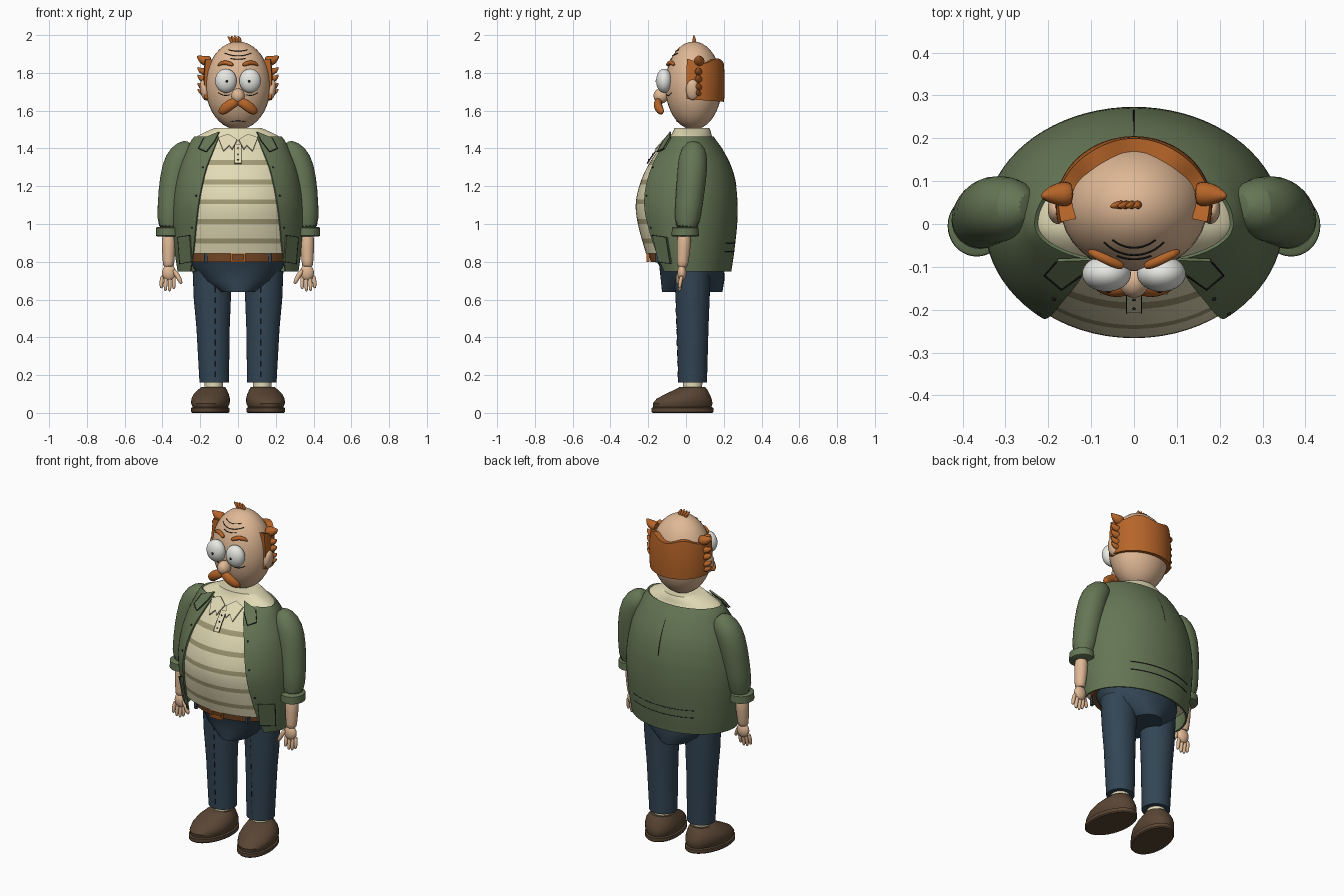
import bpy, bmesh
from math import sin, cos, pi, asin, sqrt, radians
from mathutils import Vector, Matrix

if "Cube" in bpy.data.objects:
    bpy.data.objects.remove(bpy.data.objects["Cube"])


def material(name, *rgb):
    m = bpy.data.materials.new(name)
    m.use_nodes = True
    m.diffuse_color = (*rgb, 1)
    m.node_tree.nodes["Principled BSDF"].inputs["Base Color"].default_value = (*rgb, 1)
    return m


SKIN = material("skin", .74, .48, .30)
HAIR = material("ginger", .47, .13, .022)
GREEN = material("jacket green", .13, .18, .09)
DENIM = material("denim", .033, .06, .09)
CREAM = material("cream", .77, .71, .47)
STRIPE = material("stripe olive", .37, .33, .18)
SHOE = material("shoe brown", .10, .06, .034)
BELT = material("belt brown", .22, .08, .022)
WHITE = material("eye white", .8, .8, .77)
BLACK = material("line black", .012, .013, .012)


def finish(name, bm, mat, mirror=False, thick=0):
    me = bpy.data.meshes.new(name)
    bm.to_mesh(me)
    bm.free()
    me.materials.append(mat)
    me.shade_smooth()
    me.set_sharp_from_angle(angle=radians(40))
    ob = bpy.data.objects.new(name, me)
    bpy.context.collection.objects.link(ob)
    if thick:
        mod = ob.modifiers.new("thickness", "SOLIDIFY")
        mod.thickness, mod.offset = thick, 0
        ob.modifiers.new("crisp rim", "EDGE_SPLIT").split_angle = radians(45)
    if mirror:
        ob.modifiers.new("mirror", "MIRROR").use_mirror_merge = False
    return ob


def skin(name, rings, mat, closed=True, caps=True, **kw):
    """Bridge successive rings of points."""
    bm = bmesh.new()
    rows = [[bm.verts.new(p) for p in r] for r in rings]
    n = len(rows[0])
    for a, b in zip(rows, rows[1:]):
        for i in range(n if closed else n - 1):
            j = (i + 1) % n
            bm.faces.new((a[i], a[j], b[j], b[i]))
    if closed and caps:
        bm.faces.new(rows[0])
        bm.faces.new(rows[-1])
    bmesh.ops.recalc_face_normals(bm, faces=bm.faces)
    return finish(name, bm, mat, **kw)


def loft(name, rows, mat, turn=0, seg=36, **kw):
    """Stack of ellipses: z, centre x, centre y, radius x, radius y."""
    rot = Matrix.Rotation(turn, 3, "Z")
    rings = [[Vector((cx, 0, z)) + rot @ Vector((rx * cos(a), cy + ry * sin(a), 0))
              for a in (2 * pi * i / seg for i in range(seg))] for z, cx, cy, rx, ry in rows]
    return skin(name, rings, mat, **kw)


def tube(name, pts, radii, mat, flat=1, seg=12, **kw):
    pts = [Vector(p) for p in pts]
    rings = []
    for i, p in enumerate(pts):
        t = (pts[min(i + 1, len(pts) - 1)] - pts[max(i - 1, 0)]).normalized()
        u = t.cross(Vector((0, 1, 0)) if abs(t.y) < .8 else Vector((0, 0, 1))).normalized()
        v = t.cross(u) * flat
        rings.append([p + radii[i] * (u * cos(a) + v * sin(a))
                      for a in (2 * pi * k / seg for k in range(seg))])
    ob = skin(name, rings, mat, **kw)
    if seg > 6:
        ob.modifiers.new("round", "SUBSURF").levels = 1
    return ob


def line(name, pts, **kw):
    return tube(name, pts, [.0022] * len(pts), BLACK, seg=5, **kw)


def ball(name, centre, radii, mat, turn=0, **kw):
    bm = bmesh.new()
    m = (Matrix.Translation(centre) @ Matrix.Rotation(turn, 4, "Y")
         @ Matrix.Diagonal((*radii, 1)))
    bmesh.ops.create_uvsphere(bm, u_segments=32, v_segments=20, radius=1, matrix=m)
    return finish(name, bm, mat, **kw)


def plate(name, pts, mat, thick=.009, **kw):
    bm = bmesh.new()
    bm.faces.new([bm.verts.new(p) for p in pts])
    return finish(name, bm, mat, thick=thick, **kw)


# Torso profile: z, half width, front depth, back depth, half opening of jacket
BODY = [(.75, .315, .185, .235, .25), (.85, .33, .22, .25, .235), (1, .342, .262, .266, .22),
        (1.1, .342, .274, .268, .208), (1.2, .33, .255, .26, .19), (1.3, .305, .212, .235, .165),
        (1.4, .262, .145, .185, .125), (1.46, .228, .09, .143, .1),
        (1.49, .17, .07, .135, .08), (1.52, .1, .06, .12, .06)]


def profile(z):
    k = 0
    while k < len(BODY) - 2 and z > BODY[k + 1][0]:
        k += 1
    a, b = BODY[k], BODY[k + 1]
    before, after = BODY[max(k - 1, 0)], BODY[min(k + 2, len(BODY) - 1)]
    h, out = b[0] - a[0], []
    t = (z - a[0]) / h
    for c in range(1, 5):
        ma = (b[c] - before[c]) / (b[0] - before[0]) * h
        mb = (after[c] - a[c]) / (after[0] - a[0]) * h
        out.append((2*t**3 - 3*t*t + 1) * a[c] + (t**3 - 2*t*t + t) * ma
                   + (3*t*t - 2*t**3) * b[c] + (t**3 - t*t) * mb)
    return out


def body(z, th, s=1):
    rx, f, b, _ = profile(z)
    c = cos(th)
    return Vector((rx * s * sin(th), -c * s * (f if c > 0 else b), z))


def front(x, z, off=.01):
    p = body(z, asin(min(1, x / profile(z)[0])))
    return p + Vector((p.x * .3, p.y, 0)).normalized() * off


# Striped shirt
zs = [.845 + .013 * i for i in range(52)]
shirt = skin("shirt", [[body(z, 2 * pi * i / 64, .972) for i in range(64)] for z in zs], CREAM)
shirt.data.materials.append(STRIPE)
for p in shirt.data.polygons:
    row = int((p.center.z - .845) / .013)
    if len(p.vertices) == 4 and row < 40 and (row - 4) % 8 < 2:
        p.material_index = 1

# Open jacket with back seams, pockets, lapels and buttons
rings = []
for i in range(37):
    z = .75 + .71 * i / 36
    rx, f, b, gap = profile(z)
    a = asin(gap / rx)
    rings.append([body(z, a + (2 * pi - 2 * a) * k / 60) for k in range(61)])
skin("jacket", rings, GREEN, closed=False, thick=.01)
line("jacket_back_seam", [body(1.2 + .025 * i, pi, 1.02) for i in range(11)])
for z in (.855, .9):
    line("jacket_back_hem", [body(z, pi + .07 * i, 1.02) for i in range(-9, 10)])
corners = [front(.24, .8), front(.3, .79), front(.312, .93), front(.25, .94)]
plate("jacket_pocket", corners, GREEN, mirror=True)
line("pocket_edge", [p + Vector((0, -.006, 0)) for p in corners], mirror=True)
plate("jacket_lapel", [front(x, z, .022) for x, z in
      ((.09, 1.487), (.165, 1.455), (.195, 1.4), (.16, 1.382), (.115, 1.44))], GREEN, mirror=True)
line("lapel_edge", [front(x, z, .028) for x, z in
     ((.165, 1.455), (.195, 1.4), (.16, 1.382), (.115, 1.44))], mirror=True)
for z in (.98, 1.15, 1.3):
    ball("jacket_button", front(profile(z)[3] + .02, z, .006), (.005, .005, .005), BLACK, mirror=True)

# Shirt collar and placket
plate("shirt_collar", [front(x, z, .013) for x, z in
      ((.004, 1.445), (.03, 1.395), (.045, 1.415), (.075, 1.385), (.1, 1.455), (.05, 1.475))],
      CREAM, mirror=True)
skin("placket", [[front(0, z, .004) + Vector((x, 0, 0)) for x in (-.016, .016)]
     for z in (1.32, 1.35, 1.38, 1.42)], CREAM, closed=False, thick=.008)
line("placket_edge", [front(0, z, .007) + Vector((.017, 0, 0)) for z in (1.42, 1.37, 1.32)], mirror=True)
for z in (1.34, 1.37, 1.4):
    ball("shirt_button", front(0, z, .01), (.004, .003, .004), BLACK)

# Sleeves, arms and hands
tube("sleeve", [(.24, .04, 1.42), (.27, .04, 1.395), (.315, .037, 1.34), (.338, .03, 1.24),
     (.354, .015, 1.1), (.366, 0, .95)], [.03, .066, .08, .08, .074, .066], GREEN, seg=16, mirror=True)
loft("cuff", [(.935, .367, -.004, .062, .066), (.938, .367, -.004, .068, .072),
     (.98, .367, -.004, .067, .071), (.985, .367, -.004, .06, .064)], GREEN, mirror=True)
tube("forearm", [(.366, -.008, .97), (.367, -.012, .87), (.368, -.018, .79), (.367, -.02, .77)],
     [.04, .038, .031, .029], SKIN, mirror=True)
ball("palm", (.365, -.022, .742), (.037, .024, .043), SKIN, mirror=True)
for i in range(4):
    x, drop = .34 + .02 * i, (0, .012, .01, -.004)[i]
    tube("finger", [(x, -.022, .73), (x + .002 * i, -.03, .69 - drop / 2),
         (x + .002 * i, -.034, .662 - drop), (x + .002 * i, -.034, .655 - drop)],
         [.011, .011, .009, .004], SKIN, mirror=True)
tube("thumb", [(.345, -.03, .76), (.318, -.04, .725), (.302, -.044, .69), (.3, -.044, .682)],
     [.013, .014, .011, .004], SKIN, mirror=True)

# Trousers and belt
loft("hips", [(.64, 0, .033, .1, .16), (.7, 0, .035, .195, .168), (.78, 0, .03, .243, .172),
     (.83, 0, .005, .25, .18)], DENIM, seg=48)
legs = [(.16, .126, .035, .078, .076), (.45, .132, .035, .088, .084), (.6, .136, .035, .098, .09),
        (.75, .138, .035, .102, .096)]
loft("trouser_leg", legs, DENIM, mirror=True)
for i in range(9):
    z = .19 + .056 * i
    y = -.041 - .03 * (z - .16)
    line("leg_stitch", [(.122, y, z), (.122, y - .001, z + .03)], mirror=True)
loft("belt", [(.8, 0, 0, .255, .187), (.85, 0, 0, .265, .2)], BELT, seg=48)


def box(name, centre, size, mat, **kw):
    bm = bmesh.new()
    bmesh.ops.create_cube(bm, size=1, matrix=Matrix.Translation(centre) @ Matrix.Diagonal((*size, 1)))
    return finish(name, bm, mat, **kw)


for z in (.805, .845):
    box("buckle_bar", (0, -.202, z), (.075, .016, .011), HAIR)
box("buckle_side", (.034, -.202, .825), (.009, .016, .05), HAIR, mirror=True)
box("belt_loop", (.17, -.152, .825), (.016, .02, .06), DENIM, mirror=True)

# Shoes, turned slightly outward
T = radians(10)
loft("sole", [(0, .143, -.02, .094, .16), (.006, .143, -.02, .1, .166), (.026, .143, -.02, .1, .166),
     (.03, .143, -.02, .092, .158)], SHOE, turn=T, mirror=True)
loft("shoe", [(.028, .143, -.02, .09, .155), (.05, .143, -.018, .1, .16), (.075, .143, -.01, .101, .147),
     (.1, .143, .008, .092, .118), (.122, .14, .026, .076, .088), (.138, .136, .035, .062, .066)],
     SHOE, turn=T, mirror=True)
loft("sock", [(.12, .128, .035, .048, .05), (.18, .128, .035, .05, .052)], CREAM, mirror=True)

# Head
HC, HR = Vector((0, .04, 1.733)), Vector((.172, .15, .233))
ball("head", HC, HR, SKIN)


def face(x, z, off=.002):
    d = 1 - (x / HR.x) ** 2 - ((z - HC.z) / HR.z) ** 2
    return Vector((x, HC.y - HR.y * sqrt(max(d, 0)) - off, z))


ball("ear", (.178, .035, 1.71), (.022, .035, .055), SKIN, turn=.15, mirror=True)
ball("eye", (.064, -.116, 1.758), (.057, .042, .064), WHITE, mirror=True)
ball("pupil", (.06, -.157, 1.756), (.007, .004, .007), BLACK, mirror=True)
ball("nose", (0, -.132, 1.678), (.036, .04, .04), SKIN)
line("mouth", [face(.01 * i, 1.545 - .0003 * i * i) for i in range(-4, 5)])
for z, n in ((1.915, 5), (1.89, 7), (1.872, 4)):
    line("forehead_wrinkle", [face(.01 * i, z + .0003 * i * i) for i in range(-n, n + 1)])
line("eye_bag", [face(.045 + .01 * i, 1.68 + .0009 * (i - 2) ** 2) for i in range(7)], mirror=True)
tube("eyebrow", [face(x, z, .008) for x, z in
     ((.024, 1.84), (.035, 1.845), (.065, 1.857), (.095, 1.85), (.108, 1.838))],
     [.006, .012, .013, .011, .004], HAIR, mirror=True)
tube("moustache", [(-.004, -.135, 1.646), (.02, -.15, 1.645), (.05, -.15, 1.626), (.078, -.138, 1.602),
     (.094, -.128, 1.594), (.102, -.122, 1.594)], [.02, .027, .03, .027, .018, .005],
     HAIR, flat=.8, mirror=True)

# Hair wrapped around the back, side tufts and crown strands
rings = []
for j in range(9):
    ring = []
    for i in range(61):
        a = radians(-103 + 206 * i / 60)
        top = 1.862 + .012 * cos(5 * a + pi)
        low = 1.66 - .012 * cos(a)
        z = low + (top - low) * j / 8
        r = sqrt(1 - ((z - 1.74) / .42) ** 2)
        ring.append((.165 * r * sin(a), HC.y + .147 * r * cos(a), z))
    rings.append(ring)
skin("back_hair", rings, HAIR, closed=False, thick=.036)
tube("large_tuft", [(.14, .07, 1.86), (.17, .07, 1.862), (.195, .068, 1.872), (.218, .065, 1.89)],
     [.03, .03, .022, .003], HAIR, mirror=True)
for z, r in ((1.805, .021), (1.765, .022), (1.722, .02), (1.69, .016)):
    tube("side_tuft", [(.15, .066, z), (.18, .066, z), (.2, .064, z + .008), (.216, .062, z + .026)],
         [r, r, r * .7, .002], HAIR, mirror=True)
for i in range(4):
    x = .012 - .018 * i
    tube("crown_strand", [(x * .6, .045, 1.95), (x * .8, .045, 1.97), (x - .004, .043, 1.985),
         (x - .014, .04, 2.0 - .003 * abs(i - 1))], [.011, .01, .008, .002], HAIR)
